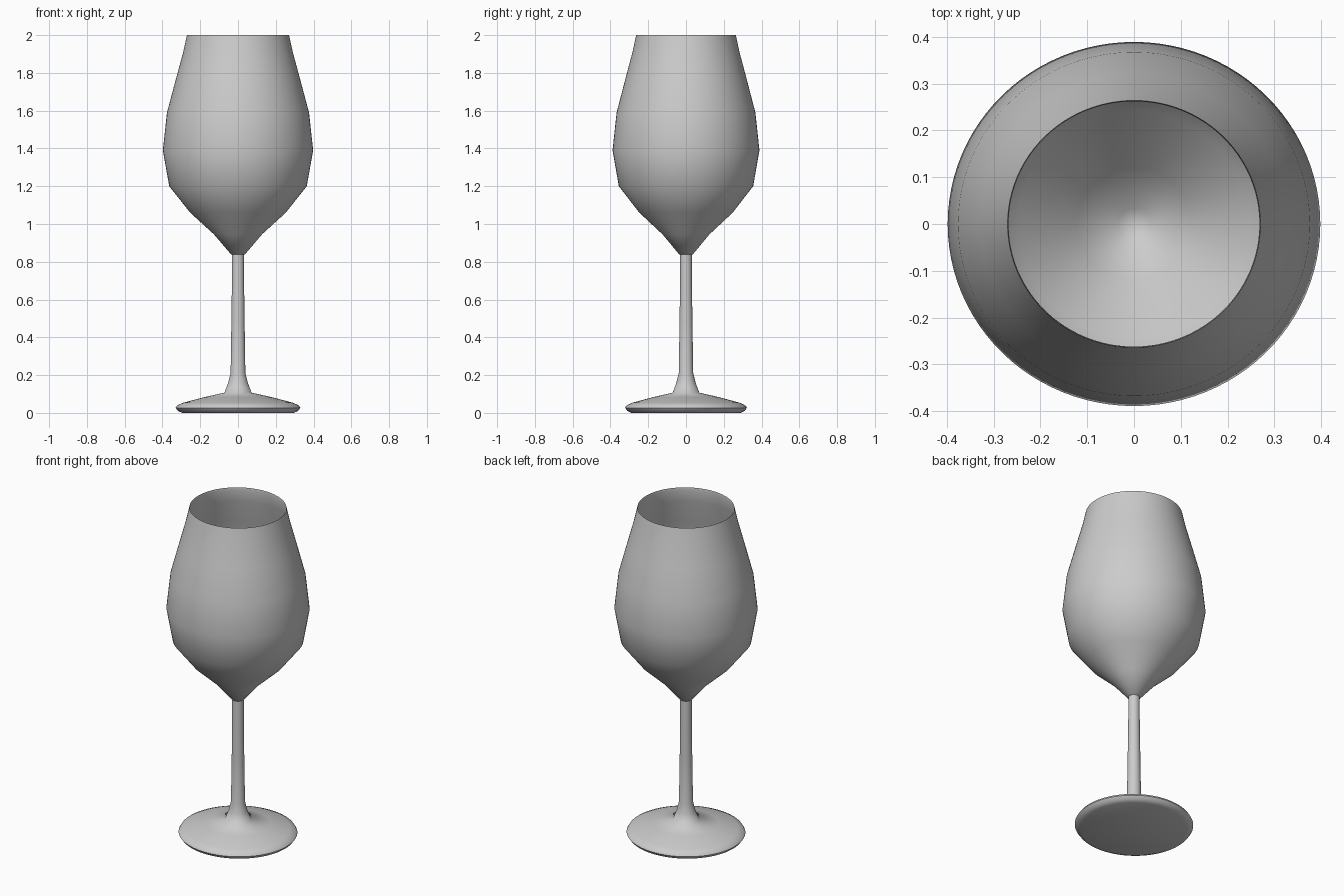
import bpy, bmesh, math

if "Cube" in bpy.data.objects:
    bpy.data.objects.remove(bpy.data.objects["Cube"])

SEGMENTS = 96
DEPTH_RATIO = 0.977  # the glass is very slightly oval


def lathe(name, profile, angle):
    """Spin a (radius, z) profile around z into a smooth shaded object."""
    bm = bmesh.new()
    verts = [bm.verts.new((r, 0, z)) for r, z in profile]
    edges = [bm.edges.new(pair) for pair in zip(verts, verts[1:])]
    bmesh.ops.spin(bm, geom=verts + edges, cent=(0, 0, 0), axis=(0, 0, 1),
                   angle=math.tau, steps=SEGMENTS, use_duplicate=False)
    bmesh.ops.remove_doubles(bm, verts=bm.verts, dist=0.0002)
    bmesh.ops.scale(bm, vec=(1, DEPTH_RATIO, 1), verts=bm.verts)
    bmesh.ops.recalc_face_normals(bm, faces=bm.faces)
    mesh = bpy.data.meshes.new(name)
    bm.to_mesh(mesh)
    bm.free()
    obj = bpy.data.objects.new(name, mesh)
    bpy.context.collection.objects.link(obj)
    bpy.ops.object.select_all(action='DESELECT')
    obj.select_set(True)
    bpy.context.view_layer.objects.active = obj
    bpy.ops.object.shade_smooth_by_angle(angle=math.radians(angle))
    return obj


# Foot and stem, from the flat underside up to the bowl
lathe("foot_and_stem", [
    (0, 0), (0.295, 0), (0.318, 0.010), (0.330, 0.027), (0.322, 0.040),
    (0.290, 0.054), (0.180, 0.083), (0.072, 0.107), (0.052, 0.160),
    (0.039, 0.212), (0.035, 0.48), (0.032, 0.70), (0.032, 0.85), (0, 0.85),
], 60)

# Thin-walled bowl: outside up to the rim, then down the inside
outside = [(0, 0.836), (0.036, 0.838), (0.127, 0.945), (0.253, 1.06),
           (0.364, 1.20), (0.398, 1.39), (0.376, 1.59), (0.328, 1.77),
           (0.290, 1.91), (0.270, 2.0)]
inside = [(0.268, 1.985), (0.282, 1.91), (0.320, 1.77), (0.367, 1.59),
          (0.388, 1.39), (0.355, 1.205), (0.247, 1.07), (0.122, 0.957),
          (0.034, 0.856), (0, 0.852)]
lathe("bowl", outside + inside, 50)
